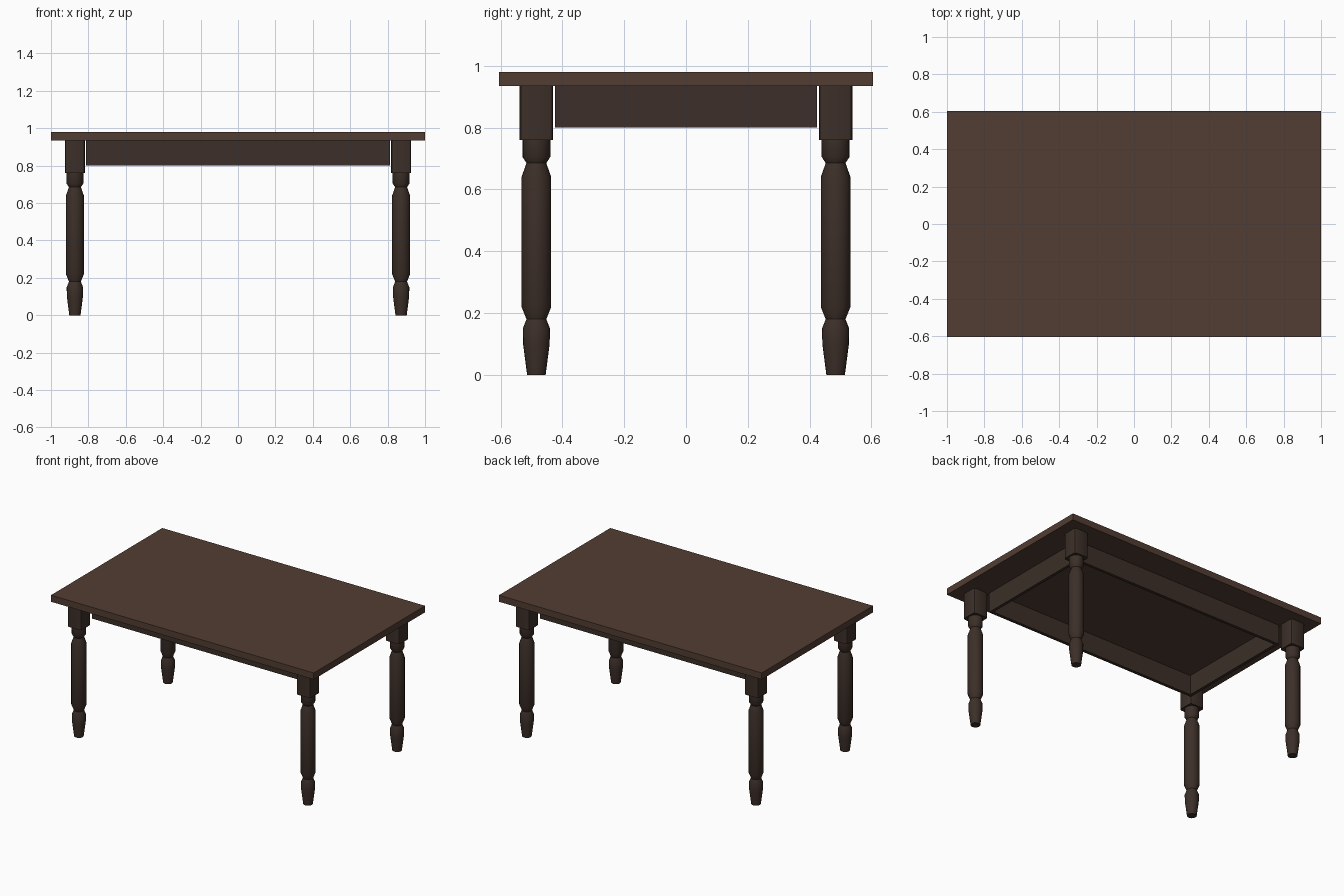
import bpy, bmesh, math

if "Cube" in bpy.data.objects:
    bpy.data.objects.remove(bpy.data.objects["Cube"])

def material(name, color):
    m = bpy.data.materials.new(name)
    m.diffuse_color = (*color, 1)
    m.use_nodes = True
    m.node_tree.nodes["Principled BSDF"].inputs["Base Color"].default_value = m.diffuse_color
    return m

top_wood = material("top_wood", (0.085, 0.047, 0.032))
leg_wood = material("leg_wood", (0.045, 0.028, 0.021))

def finish(name, bm, mat, location=(0, 0, 0)):
    bmesh.ops.recalc_face_normals(bm, faces=bm.faces)
    me = bpy.data.meshes.new(name)
    bm.to_mesh(me)
    bm.free()
    ob = bpy.data.objects.new(name, me)
    ob.location = location
    me.materials.append(mat)
    bpy.context.collection.objects.link(ob)
    bpy.ops.object.select_all(action='DESELECT')
    ob.select_set(True)
    bpy.context.view_layer.objects.active = ob
    bpy.ops.object.shade_smooth_by_angle(angle=math.radians(35))
    return ob

def box(name, size, center, mat, corner=0):
    bm = bmesh.new()
    bmesh.ops.create_cube(bm, size=1)
    bmesh.ops.scale(bm, vec=size, verts=bm.verts)
    if corner:  # round only the upright edges
        upright = [e for e in bm.edges
                   if abs(e.verts[0].co.z - e.verts[1].co.z) > size[2] / 2]
        bmesh.ops.bevel(bm, geom=upright, offset=corner, segments=2,
                        profile=0.5, affect='EDGES')
    return finish(name, bm, mat, center)

def turned(name, profile, location, mat, sides=20):
    bm = bmesh.new()
    rings = []
    for r, z in profile:
        rings.append([bm.verts.new((r * math.cos(2 * math.pi * i / sides),
                                    r * math.sin(2 * math.pi * i / sides), z))
                      for i in range(sides)])
    for a, b in zip(rings, rings[1:]):
        for i in range(sides):
            j = (i + 1) % sides
            bm.faces.new((a[i], a[j], b[j], b[i]))
    bm.faces.new(rings[0][::-1])
    bm.faces.new(rings[-1])
    return finish(name, bm, mat, location)

TOP_Z, APRON_Z, BLOCK_Z = 0.935, 0.80, 0.76

# Tabletop
box("tabletop", (2.0, 1.21, 0.045), (0, 0, TOP_Z + 0.0225), top_wood)

# Apron: an open rectangular frame set just inside the legs
OX, OY, T = 0.813, 0.424, 0.02
h, zc = TOP_Z - APRON_Z, (TOP_Z + APRON_Z) / 2
for s, name in ((-1, "front_apron"), (1, "back_apron")):
    box(name, (2 * OX, T, h), (0, s * (OY - T / 2), zc), leg_wood)
for s, name in ((-1, "left_apron"), (1, "right_apron")):
    box(name, (T, 2 * (OY - T), h), (s * (OX - T / 2), 0, zc), leg_wood)

# Turned legs with a square block at the top
profile = [(0.030, 0), (0.043, 0.10), (0.044, 0.15), (0.032, 0.18),
           (0.048, 0.22), (0.048, 0.64), (0.032, 0.685), (0.045, 0.705),
           (0.045, BLOCK_Z)]
for sy, depth in ((-1, "front"), (1, "back")):
    for sx, side in ((-1, "left"), (1, "right")):
        x, y = sx * 0.872, sy * 0.484
        turned(f"{depth}_{side}_leg", profile, (x, y, 0), leg_wood)
        box(f"{depth}_{side}_leg_block", (0.108, 0.108, TOP_Z - BLOCK_Z),
            (x, y, (TOP_Z + BLOCK_Z) / 2), leg_wood, corner=0.014)
